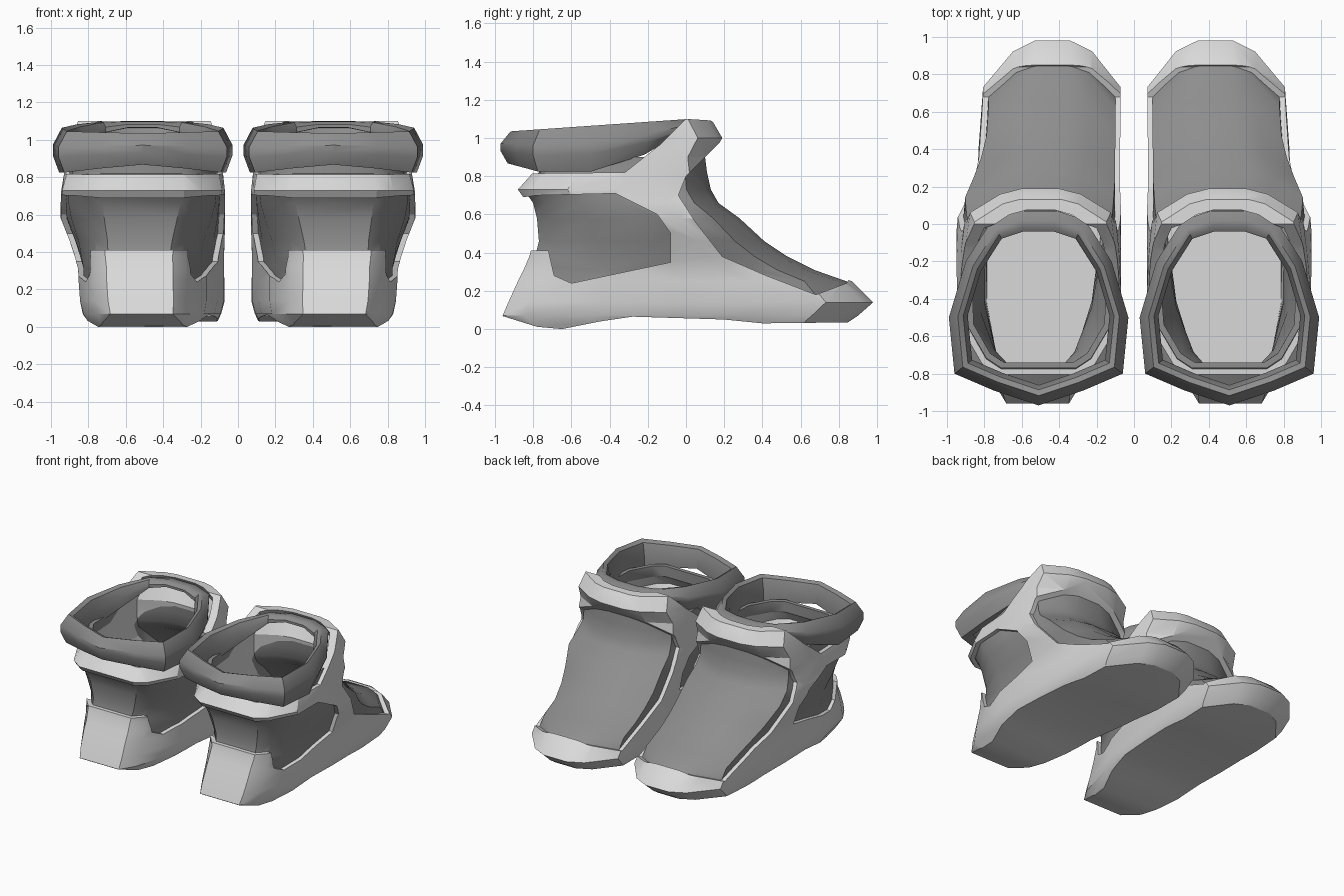
import bpy, bmesh, math
from mathutils import Vector

if "Cube" in bpy.data.objects:
    bpy.data.objects.remove(bpy.data.objects["Cube"])


def material(name, v):
    m = bpy.data.materials.new(name)
    m.diffuse_color = (v, v, v * 1.01, 1)
    m.use_nodes = True
    m.node_tree.nodes["Principled BSDF"].inputs["Base Color"].default_value = m.diffuse_color
    return m


LIGHT = material("light_grey", 0.70)
DARK = material("dark_grey", 0.27)


def make_object(name, bm, mat=None):
    bmesh.ops.recalc_face_normals(bm, faces=bm.faces)
    me = bpy.data.meshes.new(name)
    bm.to_mesh(me)
    bm.free()
    ob = bpy.data.objects.new(name, me)
    bpy.context.collection.objects.link(ob)
    if mat:
        me.materials.append(mat)
    return ob


def bridge(bm, rings, closed=False):
    rows = [[bm.verts.new(p) for p in r] for r in rings]
    n = len(rows[0])
    pairs = list(zip(rows, rows[1:]))
    if closed:
        pairs.append((rows[-1], rows[0]))
    for a, b in pairs:
        for i in range(n):
            j = (i + 1) % n
            bm.faces.new((a[i], a[j], b[j], b[i]))
    if not closed:
        bm.faces.new(rows[0])
        bm.faces.new(rows[-1])


# Horizontal boot sections: z, back y, front y, heel x range, toe x range
SECTIONS = [
    (-.01, -.88, .78, .23, .80, .11, .77),
    (.07, -.96, .90, .18, .85, .07, .81),
    (.14, -.93, .98, .17, .87, .05, .82),
    (.25, -.88, .87, .17, .88, .05, .82),
    (.31, -.85, .70, .17, .88, .05, .83),
    (.38, -.82, .56, .17, .89, .05, .86),
    (.46, -.80, .44, .15, .90, .05, .90),
    (.58, -.81, .31, .10, .94, .06, .95),
    (.66, -.83, .20, .07, .96, .07, .94),
    (.73, -.88, .16, .06, .97, .08, .92),
    (.82, -.80, .14, .08, .94, .08, .92),
    (.90, -.80, .13, .08, .94, .09, .91),
    (1.0, -.80, .19, .08, .94, .11, .89),
    (1.12, -.80, .12, .10, .92, .14, .86),
]
# Half outline of a section: (fraction from back to front, fraction of half width)
OUTLINE = [(0, .5), (.06, .70), (.25, .95), (.5, 1), (.7, 1),
           (.87, .96), (.97, .55), (1, .25)]


def boot_loft(name, inset, zmin, zmax, extra_top=0):
    rings = []
    for z, yb, yf, hi, ho, ti, to in SECTIONS:
        if not zmin <= z <= zmax:
            continue
        ring = []
        for side, pts in ((1, OUTLINE), (-1, OUTLINE[::-1])):
            for u, k in pts:
                y = yb + inset + u * (yf - yb - 2 * inset)
                w = u * u * (3 - 2 * u)
                xi = hi + (ti - hi) * w + inset
                xo = ho + (to - ho) * w - inset
                ring.append(Vector(((xi + xo) / 2 + side * k * (xo - xi) / 2, y, z)))
        rings.append(ring)
    if extra_top:
        rings.append([p + Vector((0, 0, extra_top)) for p in rings[-1]])
    bm = bmesh.new()
    bridge(bm, rings)
    return make_object(name, bm)


# Side profile of the light shell: sole, toe cap, ankle band and heel strap
PROFILE = [
    (-1.0, .07), (-.95, .065), (-.78, .012), (-.65, .0), (-.45, .04), (-.28, .065),
    (.2, .05), (.4, .03), (.85, .035), (1.0, .13), (1.0, .2), (.87, .29), (.84, .24),
    (.68, .18), (.42, .28), (.19, .38), (.05, .56), (-.04, .7), (0, .8),
    (.07, .87), (.19, .99), (.22, 1.02), (.13, 1.092), (0, 1.10), (-.13, .97),
    (-.32, .82), (-.8, .815), (-1.0, .78), (-1.0, .67), (-.78, .70),
    (-.37, .71), (-.15, .6), (-.08, .5), (-.08, .35), (-.6, .24),
    (-.69, .28), (-.72, .41), (-1.0, .41)]


def profile_prism():
    bm = bmesh.new()
    bridge(bm, [[(x, y, z) for y, z in PROFILE] for x in (-.2, 1.2)])
    return make_object("profile_cutter", bm)


def apply(ob, mod):
    bpy.context.view_layer.objects.active = ob
    bpy.ops.object.modifier_apply(modifier=mod.name)


def boolean(ob, cutter, op):
    m = ob.modifiers.new("cut", 'BOOLEAN')
    m.operation, m.object, m.solver = op, cutter, 'EXACT'
    apply(ob, m)


def finish(ob, mat, angle):
    # One material, second boot by mirroring, smooth with sharp edges
    ob.data.materials.clear()
    ob.data.materials.append(mat)
    for p in ob.data.polygons:
        p.material_index = 0
    m = ob.modifiers.new("pair", 'MIRROR')
    m.use_mirror_merge = False
    apply(ob, m)
    bpy.ops.object.select_all(action='DESELECT')
    ob.select_set(True)
    bpy.ops.object.shade_smooth_by_angle(angle=math.radians(angle))


# Shell and inner lining share one hollow foot space
prism = profile_prism()
cavity = boot_loft("cavity_cutter", .06, .14, 2, .15)
shell = boot_loft("outer_shell", 0, -1, 2)
boolean(shell, cavity, 'DIFFERENCE')
boolean(shell, prism, 'INTERSECT')
lining = boot_loft("inner_lining", .03, .07, .91)
boolean(lining, cavity, 'DIFFERENCE')
boolean(lining, prism, 'DIFFERENCE')
# Trim the lining where it would rise above the collar base
for c in (prism, cavity):
    bpy.data.objects.remove(c)
finish(shell, LIGHT, 28)
finish(lining, DARK, 35)

# Padded collar: ring of sections around the ankle
HALF = [(.0, -.97), (.24, -.89), (.45, -.80), (.48, -.5), (.39, -.2), (.25, .02), (.1, .07)]
LOOP = HALF + [(-x, y) for x, y in HALF[:0:-1]]
# (outline scale, height fraction between collar base and rim)
RINGS = [(.86, .02), (.93, .0), (1, .38), (1, .62), (.90, 1), (.84, .93), (.79, .55), (.79, .1)]
rings = []
for s, h in RINGS:
    ring = []
    for x, y in LOOP:
        top = 1.035 + .065 * (y + .97) / 1.04
        base = .825 + max(0, y + .36) * .55 + max(0, -.8 - y) * .25
        ring.append((.51 + x * s, -.45 + (y + .45) * s, base + (top - base) * h))
    rings.append(ring)
bm = bmesh.new()
bridge(bm, rings, closed=True)
collar = make_object("padded_collar", bm)
finish(collar, DARK, 35)
